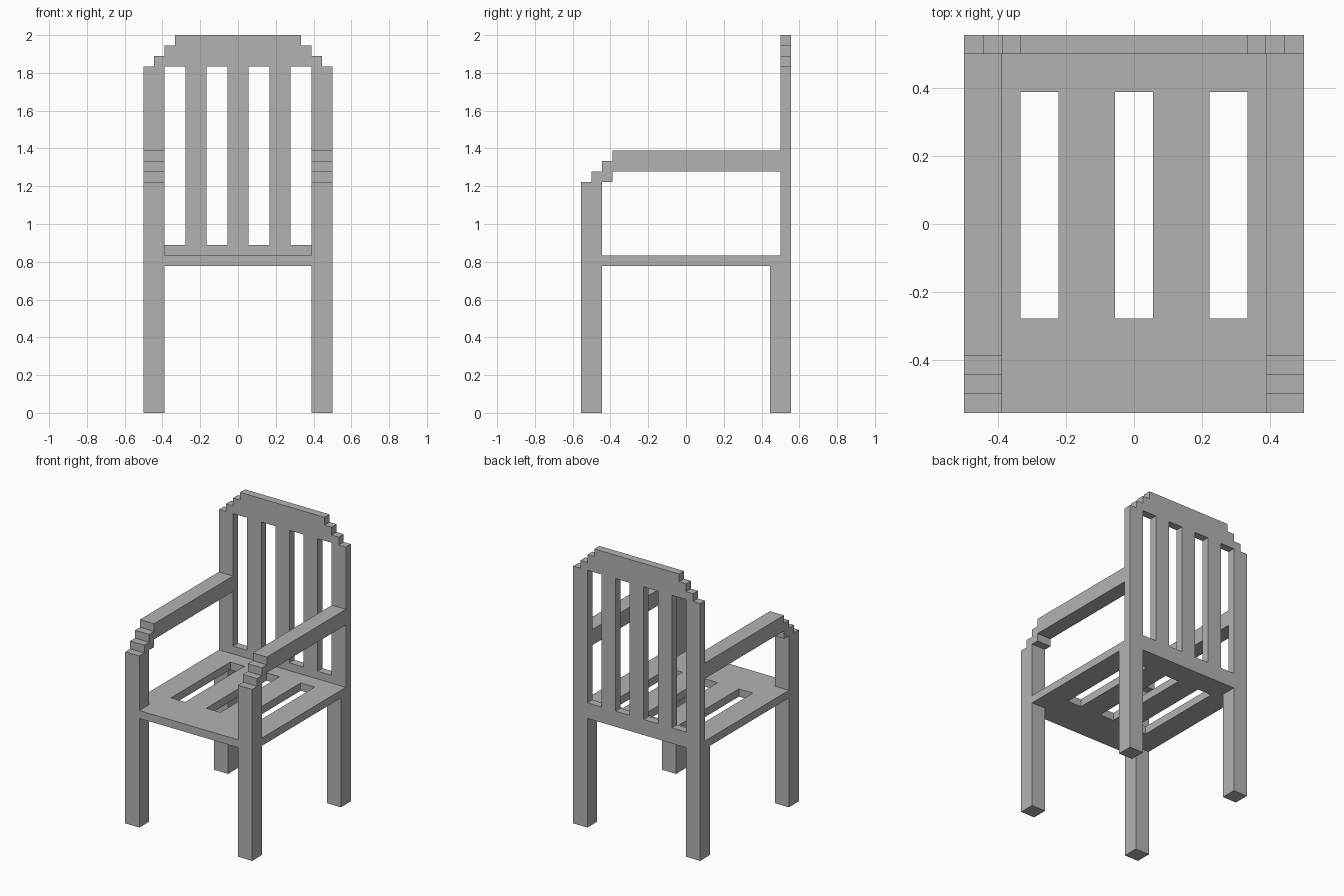
import bpy
import bmesh
from mathutils import Vector

UNIT = 1 / 18  # every measure is a whole number of these steps

if "Cube" in bpy.data.objects:
    bpy.data.objects.remove(bpy.data.objects["Cube"], do_unlink=True)

grey = bpy.data.materials.new("plain_grey")
grey.use_nodes = True
colour = (0.45, 0.45, 0.45, 1)
grey.diffuse_color = colour
grey.node_tree.nodes["Principled BSDF"].inputs["Base Color"].default_value = colour


def rect(a0, a1, b0, b1):
    return [(a0, b0), (a1, b0), (a1, b1), (a0, b1)]


def slab(name, axis, start, end, outline, holes=()):
    """Extrude a flat outline, with optional holes, along one axis."""
    def place(point, depth):
        co = list(point)
        co.insert(axis, depth)
        return Vector(co) * UNIT

    bm = bmesh.new()
    for loop in [outline, *holes]:
        verts = [bm.verts.new(place(p, start)) for p in loop]
        for i, v in enumerate(verts):
            bm.edges.new((verts[i - 1], v))
    bmesh.ops.triangle_fill(bm, use_beauty=True, edges=bm.edges[:],
                            normal=place((0, 0), 1))
    new = bmesh.ops.extrude_face_region(bm, geom=bm.faces[:],
                                        use_keep_orig=True)["geom"]
    bmesh.ops.translate(bm, verts=[g for g in new if isinstance(g, bmesh.types.BMVert)],
                        vec=place((0, 0), end - start))
    bmesh.ops.recalc_face_normals(bm, faces=bm.faces[:])
    mesh = bpy.data.meshes.new(name)
    bm.to_mesh(mesh)
    bm.free()
    mesh.materials.append(grey)
    obj = bpy.data.objects.new(name, mesh)
    bpy.context.collection.objects.link(obj)
    return obj


X, Y, Z = 0, 1, 2

# Seat board with three slots
slab("seat", Z, 14, 15, rect(-9, 9, -10, 10),
     [rect(c - 1, c + 1, -5, 7) for c in (-5, 0, 5)])

# Backrest with a stepped crown and four openings between the slats
half_crown = [(9, 15), (9, 33), (8, 33), (8, 34), (7, 34), (7, 35), (6, 35), (6, 36)]
crown = half_crown + [(-x, z) for x, z in reversed(half_crown)]
slab("backrest", Y, 9, 10, crown,
     [rect(c - 1, c + 1, 16, 33) for c in (-6, -2, 2, 6)])

# Armrest profile: front post, stepped corner and level rail
arm = [(-10, 15), (-10, 22), (-9, 22), (-9, 23), (-8, 23), (-8, 24), (-7, 24),
       (-7, 25), (9, 25), (9, 23), (-7, 23), (-7, 22), (-8, 22), (-8, 15)]

# Arms and legs on both sides
for side, x in (("left", 7), ("right", -9)):
    slab(f"{side}_armrest", X, x, x + 2, arm)
    for end, y in (("front", -10), ("back", 8)):
        slab(f"{end}_{side}_leg", Z, 0, 14, rect(x, x + 2, y, y + 2))
